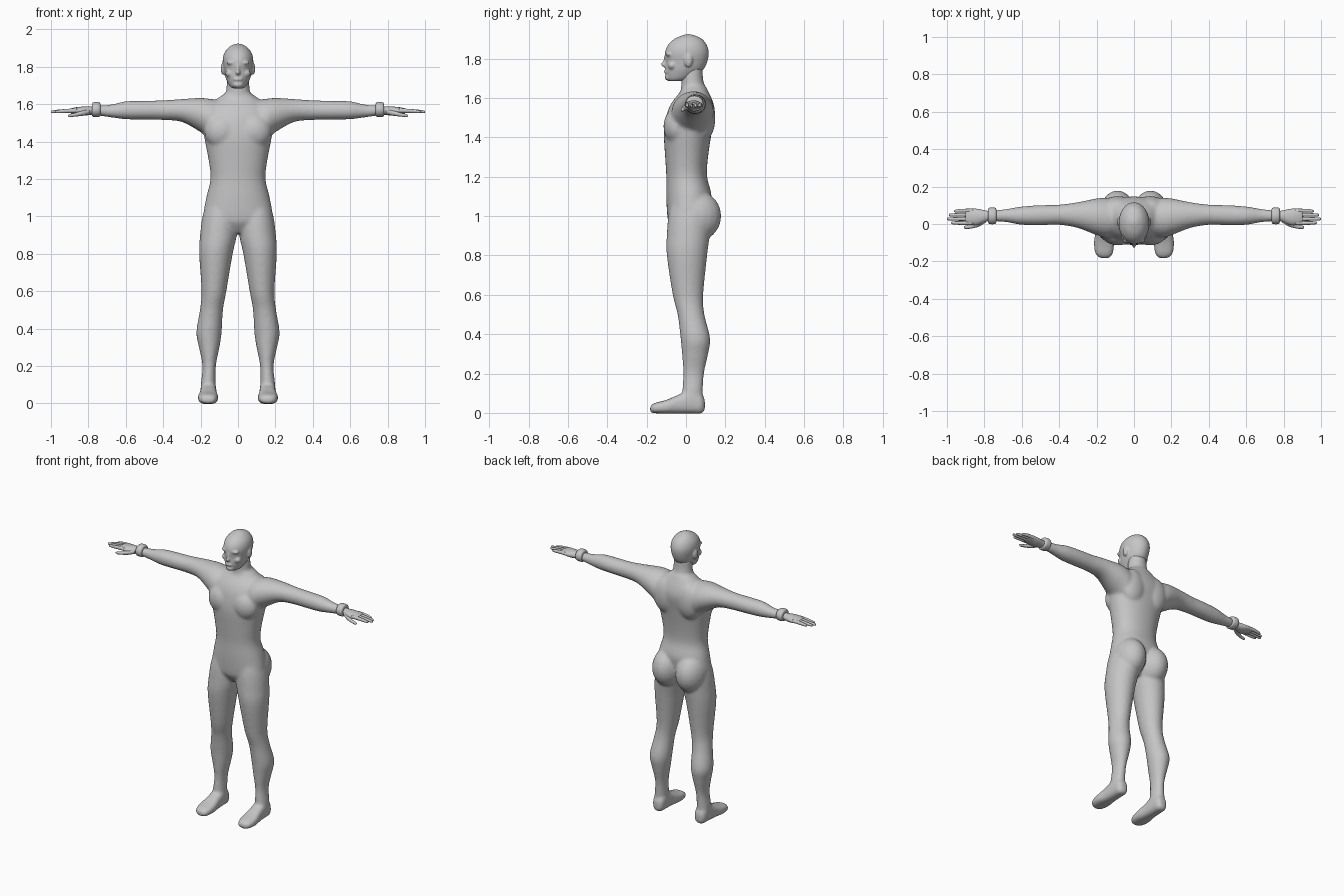
import bpy, bmesh, math
from mathutils import Vector, Matrix

skin = bpy.data.materials.new("plain grey")
skin.diffuse_color = (0.56, 0.56, 0.56, 1)


def catmull(rows, steps):
    """Smoothly interpolate between section rows."""
    out = []
    for i in range(len(rows) - 1):
        p = [rows[max(i - 1, 0)], rows[i], rows[i + 1], rows[min(i + 2, len(rows) - 1)]]
        for s in range(steps):
            u = s / steps
            out.append([0.5 * (2 * b + (c - a) * u + (2 * a - 5 * b + 4 * c - d) * u * u
                               + (3 * b - a - 3 * c + d) * u ** 3) for a, b, c, d in zip(*p)])
    return out + [list(rows[-1])]


def loft(bm, axis, rows, side=1, n=24, power=1.0, steps=4):
    """Closed tube along an axis; each row is (position, a0, a1, b0, b1) bounds."""
    rings = []
    for t, a0, a1, b0, b1 in catmull(rows, steps):
        ring = []
        for k in range(n):
            ang = 2 * math.pi * k / n
            c, s = math.cos(ang), math.sin(ang)
            c, s = math.copysign(abs(c) ** power, c), math.copysign(abs(s) ** power, s)
            a = (a0 + a1) / 2 + (a1 - a0) / 2 * c
            b = (b0 + b1) / 2 + (b1 - b0) / 2 * s
            x, y, z = {'x': (t, a, b), 'y': (a, t, b), 'z': (a, b, t)}[axis]
            ring.append(bm.verts.new((x * side, y, z)))
        rings.append(ring)
    for r, q in zip(rings, rings[1:]):
        for k in range(n):
            bm.faces.new((r[k], r[(k + 1) % n], q[(k + 1) % n], q[k]))
    bm.faces.new(rings[0])
    bm.faces.new(rings[-1])


def ball(bm, centre, radii):
    m = Matrix.Translation(Vector(centre)) @ Matrix.Diagonal((*radii, 1))
    bmesh.ops.create_uvsphere(bm, u_segments=20, v_segments=12, radius=1, matrix=m)


def finish(bm, name, voxel=0, smooth=0):
    bmesh.ops.recalc_face_normals(bm, faces=bm.faces)
    me = bpy.data.meshes.new(name)
    bm.to_mesh(me)
    bm.free()
    me.materials.append(skin)
    me.polygons.foreach_set("use_smooth", [True] * len(me.polygons))
    ob = bpy.data.objects.new(name, me)
    bpy.context.collection.objects.link(ob)
    if voxel:
        r = ob.modifiers.new("merge", 'REMESH')
        r.mode, r.voxel_size, r.use_smooth_shade = 'VOXEL', voxel, True
        s = ob.modifiers.new("soften", 'SMOOTH')
        s.factor, s.iterations = 0.5, smooth
    return ob


# Body: torso, neck, arms, legs and feet merged into one skin
bm = bmesh.new()
loft(bm, 'z', [(.91, -.05, .05, -.05, .06), (.96, -.14, .14, -.085, .09), (1.0, -.183, .183, -.095, .11),
               (1.1, -.17, .17, -.1, .13), (1.2, -.147, .147, -.1, .107), (1.3, -.157, .157, -.106, .112),
               (1.42, -.18, .18, -.112, .13), (1.52, -.19, .19, -.097, .147), (1.58, -.17, .17, -.07, .137),
               (1.63, -.11, .11, -.03, .115), (1.66, -.068, .068, -.022, .1)], n=40, power=.92)
loft(bm, 'z', [(1.57, -.085, .085, -.05, .12), (1.64, -.068, .068, -.027, .1),
               (1.7, -.061, .061, -.025, .087), (1.76, -.058, .058, -.025, .085)])
for side in (-1, 1):
    # Arm from the shoulder to the wrist
    loft(bm, 'x', [(.06, -.05, .12, 1.42, 1.62), (.14, -.075, .14, 1.41, 1.628), (.2, -.06, .137, 1.45, 1.634),
                   (.3, -.022, .117, 1.505, 1.628), (.4, -.005, .104, 1.515, 1.621), (.5, -.007, .101, 1.517, 1.619),
                   (.6, -.005, .094, 1.519, 1.616), (.68, .009, .081, 1.529, 1.598), (.75, .014, .073, 1.539, 1.594)], side)
    # Leg from the hip to the ankle
    loft(bm, 'z', [(.03, .12, .195, -.02, .085), (.1, .119, .199, -.02, .086), (.2, .118, .19, -.014, .092),
                   (.3, .099, .209, -.021, .113), (.38, .087, .223, -.028, .123), (.5, .08, .204, -.043, .094),
                   (.6, .062, .195, -.068, .088), (.8, .028, .208, -.098, .108), (.9, .006, .203, -.098, .12),
                   (1.0, .003, .19, -.09, .125), (1.08, .03, .165, -.07, .1)], side)
    # Foot
    loft(bm, 'y', [(-.183, .132, .18, .002, .034), (-.16, .113, .207, -.002, .05), (-.1, .105, .215, -.004, .066),
                   (-.04, .112, .205, -.004, .092), (.03, .115, .201, -.004, .12), (.075, .119, .196, -.004, .1),
                   (.096, .135, .178, .01, .07)], side, power=.75)
    # Buttock, chest muscle and shoulder blade
    ball(bm, (.088 * side, .052, 1.0), (.098, .128, .13))
    ball(bm, (.085 * side, -.045, 1.455), (.095, .07, .095))
    ball(bm, (.085 * side, .09, 1.5), (.09, .06, .12))
finish(bm, "body", .0075, 16)

# Head with face features
bm = bmesh.new()
loft(bm, 'z', [(1.685, -.03, .03, -.087, -.02), (1.7, -.047, .047, -.1, .035), (1.74, -.066, .066, -.106, .085),
               (1.78, -.075, .075, -.104, .107), (1.83, -.082, .082, -.107, .116), (1.87, -.075, .075, -.091, .105),
               (1.9, -.054, .054, -.059, .081), (1.917, -.029, .029, -.02, .045), (1.924, -.006, .006, .005, .018)], n=32)
ball(bm, (0, -.102, 1.77), (.013, .026, .016))      # nose tip
ball(bm, (0, -.097, 1.79), (.01, .018, .035))       # nose bridge
ball(bm, (0, -.1, 1.733), (.026, .012, .01))        # lips
ball(bm, (0, -.09, 1.705), (.028, .018, .018))      # chin
for side in (-1, 1):
    ball(bm, (.032 * side, -.086, 1.822), (.03, .018, .012))   # brow
    ball(bm, (.04 * side, -.07, 1.765), (.028, .022, .022))    # cheek
    ball(bm, (.08 * side, .012, 1.79), (.012, .022, .034))     # ear
finish(bm, "head", .005, 7)

for side, label in ((-1, "right"), (1, "left")):
    # Hand: palm, four fingers and thumb
    bm = bmesh.new()
    loft(bm, 'x', [(.72, .018, .07, 1.538, 1.592), (.78, .016, .07, 1.542, 1.588), (.83, -.004, .08, 1.54, 1.587),
                   (.87, -.006, .083, 1.547, 1.583), (.9, .002, .078, 1.553, 1.576)], side)
    for y, tip in ((.071, .962), (.049, .99), (.027, 1.0), (.005, .978)):
        ty = .03 + (y - .03) * .95
        loft(bm, 'x', [(.86, y - .011, y + .011, 1.554, 1.578), (.92, y - .01, y + .01, 1.553, 1.575),
                       (tip - .01, ty - .008, ty + .008, 1.552, 1.568),
                       (tip, ty - .003, ty + .003, 1.556, 1.562)], side, n=10, steps=3)
    loft(bm, 'x', [(.79, .01, .045, 1.547, 1.575), (.83, -.014, .018, 1.538, 1.566),
                   (.87, -.024, -.002, 1.534, 1.554), (.9, -.026, -.008, 1.531, 1.547),
                   (.91, -.021, -.014, 1.536, 1.542)], side, n=12, steps=3)
    finish(bm, label + "_hand")

    # Wristband
    bm = bmesh.new()
    loft(bm, 'x', [(.735, .014, .074, 1.544, 1.597), (.738, .004, .084, 1.535, 1.607), (.748, -.001, .088, 1.532, 1.611),
                   (.768, -.001, .088, 1.532, 1.611), (.778, .004, .084, 1.535, 1.607),
                   (.781, .014, .074, 1.544, 1.597)], side, steps=2)
    finish(bm, label + "_wristband")
